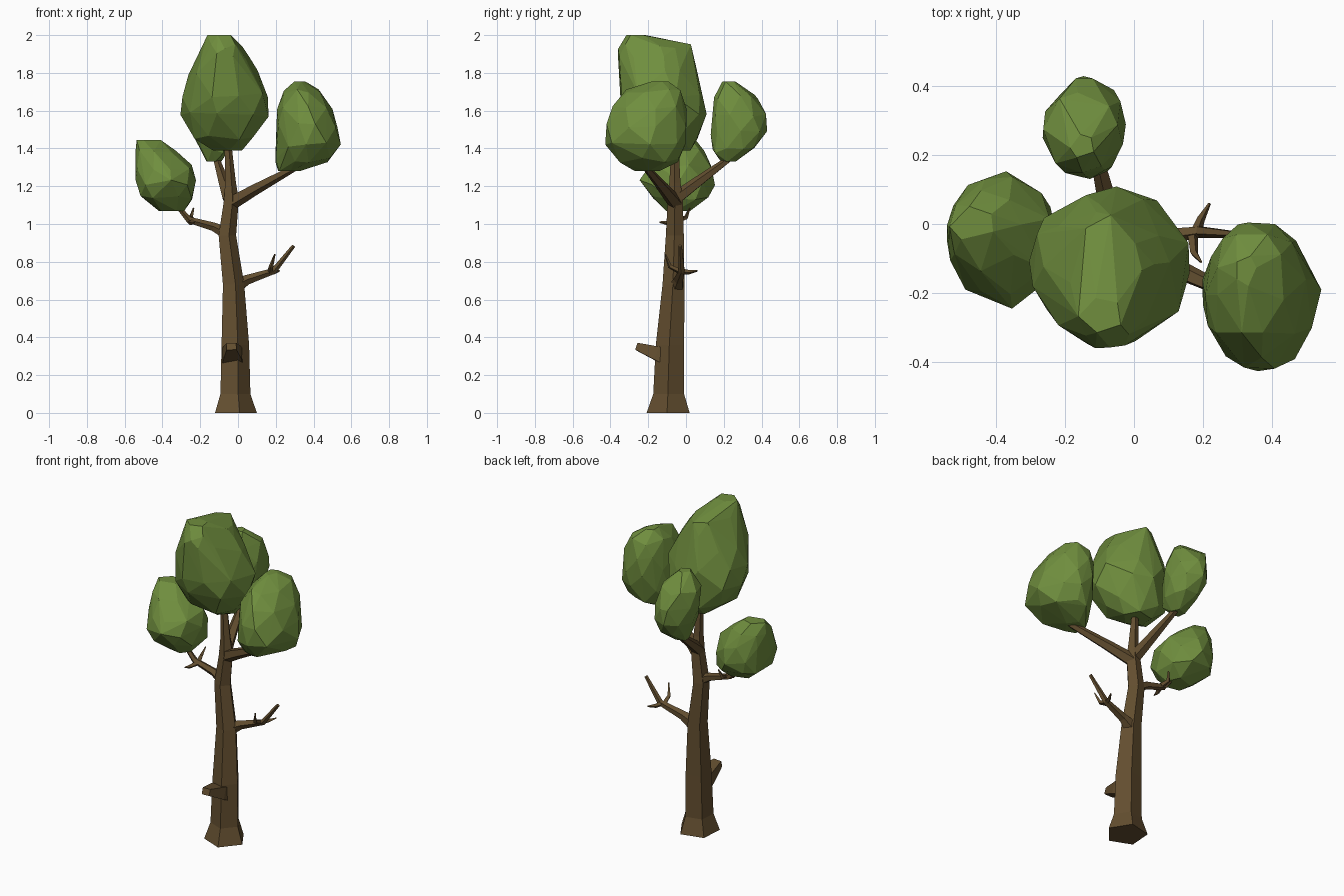
import bpy, bmesh, math, random
from mathutils import Vector, Quaternion

random.seed(4)


def material(name, rgb):
    m = bpy.data.materials.new(name)
    m.diffuse_color = (*rgb, 1)
    return m


BARK = material("bark brown", (0.125, 0.077, 0.029))
LEAF = material("leaf green", (0.16, 0.27, 0.048))


def finish(name, bm, mat):
    bmesh.ops.recalc_face_normals(bm, faces=bm.faces)
    mesh = bpy.data.meshes.new(name)
    bm.to_mesh(mesh)
    bm.free()
    mesh.materials.append(mat)
    ob = bpy.data.objects.new(name, mesh)
    bpy.context.collection.objects.link(ob)
    return ob


def limb(name, path, sides=5, level=False, turn=-15, wide=1.0):
    """Faceted tapering tube through (x, y, z, radius) points."""
    bm = bmesh.new()
    pts = [Vector(p[:3]) for p in path]
    rings = []
    for i, p in enumerate(pts):
        d = pts[min(i + 1, len(pts) - 1)] - pts[max(i - 1, 0)]
        q = Quaternion() if level else Vector((0, 0, 1)).rotation_difference(d)
        ring = []
        for k in range(sides):
            a = math.radians(turn) + math.tau * k / sides
            offset = Vector((math.cos(a) * wide, math.sin(a), 0)) * path[i][3]
            ring.append(bm.verts.new(p + q @ offset))
        rings.append(ring)
    for lo, hi in zip(rings, rings[1:]):
        for k in range(sides):
            n = (k + 1) % sides
            bm.faces.new((lo[k], lo[n], hi[n], hi[k]))
    bm.faces.new(rings[0][::-1])
    bm.faces.new(rings[-1])
    return finish(name, bm, BARK)


def foliage(name, rings):
    """Faceted leaf clump: hull around uneven rings (z, cx, cy, rx, ry)."""
    bm = bmesh.new()
    last = len(rings) - 1
    for i, (z, cx, cy, rx, ry) in enumerate(rings):
        end = i in (0, last)
        n = 5 if end else 8
        for k in range(n):
            a = math.tau * (k + 0.5 * (i % 2)) / n + random.uniform(-0.2, 0.2)
            s = 1.03 + (0 if end else random.uniform(-0.03, 0.02))
            dz = 0 if end else random.uniform(-0.015, 0.015)
            bm.verts.new((cx + rx * s * math.cos(a), cy + ry * s * math.sin(a), z + dz))
    bmesh.ops.convex_hull(bm, input=bm.verts)
    loose = [v for v in bm.verts if not v.link_faces]
    bmesh.ops.delete(bm, geom=loose, context='VERTS')
    return finish(name, bm, LEAF)


# Five-sided trunk with flared foot, running up into the crown
limb("trunk", [(-0.02, -0.092, 0, 0.12), (-0.02, -0.09, 0.1, 0.086),
               (-0.02, -0.083, 0.36, 0.079), (-0.028, -0.065, 0.68, 0.061),
               (-0.06, -0.058, 0.94, 0.05), (-0.038, -0.056, 1.13, 0.042),
               (-0.042, -0.058, 1.22, 0.031), (-0.056, -0.058, 1.45, 0.018)],
     level=True, turn=-4)

# Broad flat cut stub on the front
limb("front_stub", [(-0.03, -0.10, 0.295, 0.058), (-0.03, -0.155, 0.315, 0.052),
                    (-0.035, -0.262, 0.352, 0.027)], sides=4, turn=45, wide=1.35)

# Branches carrying the leaf clumps
limb("right_branch", [(-0.04, -0.055, 1.11, 0.04), (0.09, -0.115, 1.185, 0.032),
                      (0.34, -0.23, 1.32, 0.016)])
limb("back_branch", [(-0.045, -0.06, 1.13, 0.038), (-0.075, 0.06, 1.22, 0.030),
                     (-0.12, 0.25, 1.36, 0.016)])
limb("left_branch", [(-0.05, -0.055, 0.945, 0.036), (-0.13, -0.05, 0.985, 0.024),
                     (-0.26, -0.05, 1.022, 0.018), (-0.35, -0.055, 1.13, 0.010)])
limb("lower_branch", [(-0.01, -0.05, 0.675, 0.042), (0.05, -0.04, 0.705, 0.027),
                      (0.19, -0.022, 0.752, 0.018), (0.295, -0.03, 0.885, 0.010)])

# Small bare twigs: root, bend, tip
TWIGS = {
    "left_twig_back": ((-0.235, -0.05, 1.018), (-0.25, 0.0, 1.035), (-0.235, 0.02, 1.085)),
    "left_twig_front": ((-0.235, -0.05, 1.015), (-0.255, -0.10, 1.005), (-0.265, -0.14, 1.01)),
    "lower_twig_back": ((0.18, -0.025, 0.75), (0.195, 0.015, 0.745), (0.22, 0.06, 0.752)),
    "lower_twig_front": ((0.17, -0.025, 0.745), (0.175, -0.085, 0.775), (0.195, -0.11, 0.84)),
}
for name, pts in TWIGS.items():
    limb(name, [(*p, r) for p, r in zip(pts, (0.016, 0.012, 0.004))], sides=4)

# Leaf clumps
foliage("crown_foliage", [
    (1.39, -0.06, -0.05, 0.08, 0.08), (1.46, -0.08, -0.09, 0.165, 0.155),
    (1.58, -0.07, -0.115, 0.228, 0.215), (1.68, -0.07, -0.13, 0.23, 0.22),
    (1.80, -0.08, -0.15, 0.18, 0.205), (1.89, -0.075, -0.165, 0.13, 0.20),
    (1.94, -0.08, -0.165, 0.10, 0.19), (2.00, -0.095, -0.265, 0.065, 0.05)])
foliage("right_foliage", [
    (1.28, 0.265, -0.205, 0.06, 0.065), (1.34, 0.345, -0.195, 0.145, 0.15),
    (1.42, 0.37, -0.215, 0.168, 0.205), (1.52, 0.365, -0.21, 0.16, 0.215),
    (1.62, 0.355, -0.19, 0.145, 0.19), (1.70, 0.34, -0.17, 0.10, 0.15),
    (1.755, 0.325, -0.135, 0.03, 0.045)])
foliage("left_foliage", [
    (1.07, -0.355, -0.04, 0.07, 0.07), (1.14, -0.38, -0.03, 0.15, 0.155),
    (1.22, -0.385, -0.045, 0.155, 0.195), (1.30, -0.39, -0.035, 0.15, 0.17),
    (1.38, -0.435, -0.02, 0.105, 0.115), (1.445, -0.47, 0.0, 0.065, 0.05)])
foliage("back_foliage", [
    (1.33, -0.13, 0.225, 0.04, 0.04), (1.39, -0.12, 0.255, 0.08, 0.115),
    (1.48, -0.13, 0.28, 0.105, 0.145), (1.58, -0.145, 0.28, 0.12, 0.14),
    (1.67, -0.155, 0.265, 0.105, 0.115), (1.755, -0.15, 0.225, 0.035, 0.035)])
